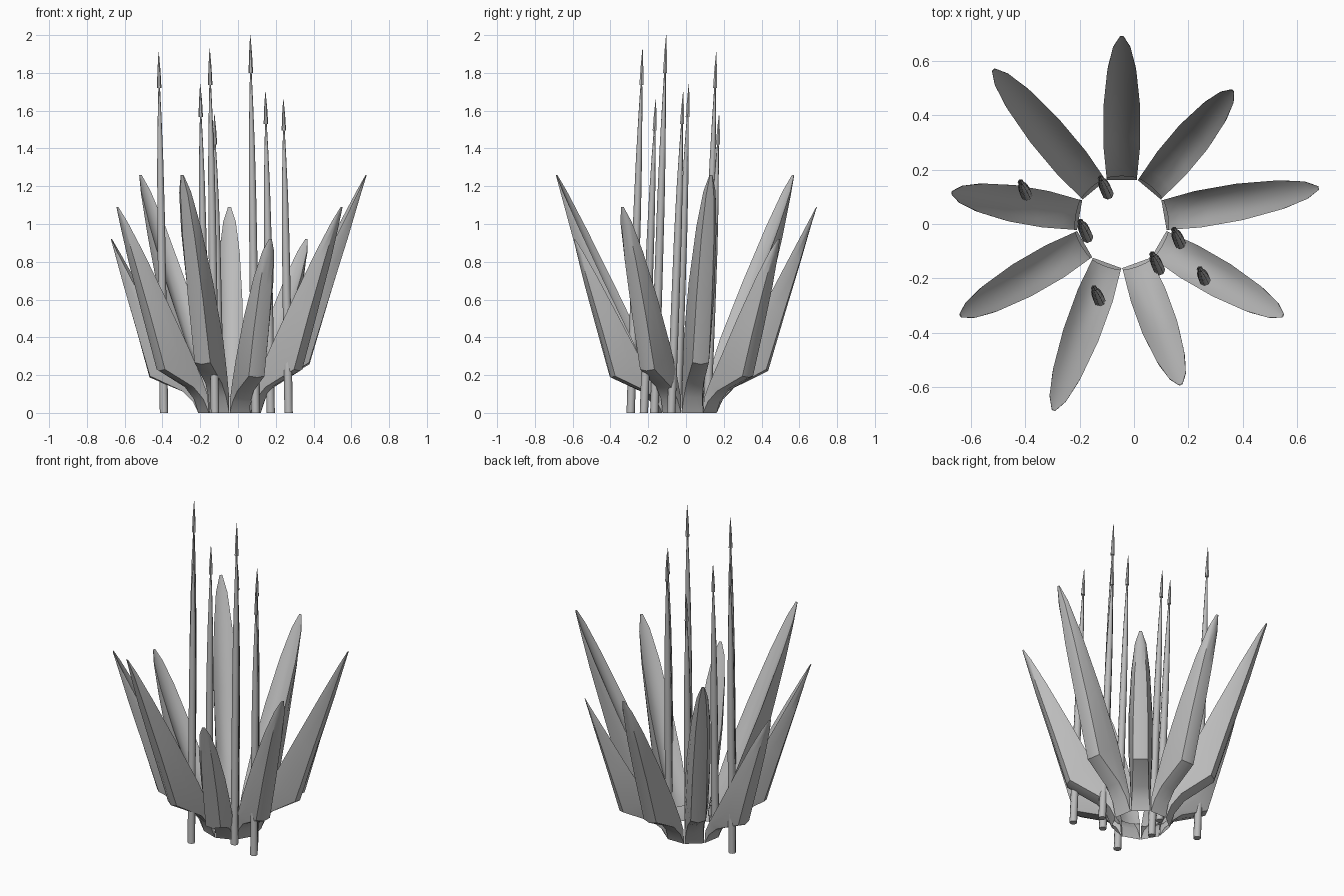
import bpy, bmesh, math
from mathutils import Vector

if "Cube" in bpy.data.objects:
    bpy.data.objects.remove(bpy.data.objects["Cube"])

grey = bpy.data.materials.new("plain grey")
grey.diffuse_color = (0.5, 0.5, 0.5, 1)
grey.use_nodes = True
grey.node_tree.nodes["Principled BSDF"].inputs["Base Color"].default_value = grey.diffuse_color

CENTRE = Vector((-0.045, 0.005, 0))


def finish(bm, name, angle=35):
    bmesh.ops.remove_doubles(bm, verts=bm.verts, dist=0.0005)
    bmesh.ops.recalc_face_normals(bm, faces=bm.faces)
    mesh = bpy.data.meshes.new(name)
    bm.to_mesh(mesh)
    bm.free()
    mesh.materials.append(grey)
    ob = bpy.data.objects.new(name, mesh)
    bpy.context.collection.objects.link(ob)
    bpy.ops.object.select_all(action='DESELECT')
    ob.select_set(True)
    bpy.context.view_layer.objects.active = ob
    bpy.ops.object.shade_smooth_by_angle(angle=math.radians(angle))
    return ob


# Leaf stations: keel radius, keel height, rim radius, rim height,
# half width of the back strip, half width at the rim
# (heights are fractions of the leaf height)
STATIONS = [
    (0.158, 0.0, 0.158, 0.0, 0.056, 0.056),
    (0.190, 0.065, 0.165, 0.085, 0.050, 0.056),
    (0.250, 0.122, 0.205, 0.170, 0.046, 0.060),
    (0.430, 0.204, 0.285, 0.310, 0.044, 0.068),
    (0.515, 0.470, 0.425, 0.550, 0.042, 0.068),
    (0.602, 0.735, 0.557, 0.780, 0.034, 0.054),
    (0.657, 0.910, 0.644, 0.930, 0.021, 0.033),
    (0.688, 1.0, 0.684, 1.0, 0.006, 0.008),
]
# Outer hull: sideways blend (sign, 0 strip .. 1 rim), depth (0 rim, 1 keel)
HULL = [(-1, 1.0, 0), (-1, 0.85, 0.4), (-1, 0, 0.93), (0, 0, 1),
        (1, 0, 0.93), (1, 0.85, 0.4), (1, 1.0, 0)]
# Shallow inner face: sideways fraction of the rim, depth
INNER = [(-1, 0), (-0.6, 0.17), (0, 0.26), (0.6, 0.17), (1, 0)]


def leaf(name, angle, height, reach):
    bm = bmesh.new()
    out = Vector((math.cos(angle), math.sin(angle), 0))
    side = Vector((-out.y, out.x, 0))
    # stretch the part beyond the rim base so that the tip gets to its reach
    extra = reach - 0.688

    def point(st, d, w):
        kr, kz, rr, rz = st[:4]
        r = rr + (kr - rr) * d
        z = rz + (kz - rz) * d
        if kr > 0.43:
            r += extra * (kr - 0.43) / 0.258
        return bm.verts.new(CENTRE + out * r + side * w + Vector((0, 0, z * height)))

    def skin(rows):
        for a, b in zip(rows, rows[1:]):
            for i in range(len(a) - 1):
                bm.faces.new((a[i], a[i + 1], b[i + 1], b[i]))

    skin([[point(s, d, u * (s[4] + (s[5] - s[4]) * k)) for u, k, d in HULL] for s in STATIONS])
    skin([[point(s, d, u * s[5]) for u, d in INNER] for s in STATIONS[1:]])
    finish(bm, name, 40)


# Nine leaves in three repeating sizes
SIZES = [(1.09, 0.688), (0.92, 0.637), (1.26, 0.737)]
for i in range(9):
    leaf(f"leaf_{i + 1}", math.radians(90 - 40 * i), *SIZES[i % 3])


def lathe(name, tip, profile, sides=8):
    """Round tapering part along the gently leaning line of a stalk."""
    bm = bmesh.new()
    rings = []
    for t, radius in profile:
        bend = (1 - t) if t > 0.3 else 0.7 + (0.3 - t) * 0.999
        c = Vector((tip[0] + 0.028 * bend, tip[1] - 0.063 * bend, tip[2] * t))
        rings.append([bm.verts.new(c + Vector((radius * math.cos(math.tau * k / sides),
                                               radius * math.sin(math.tau * k / sides), 0)))
                      for k in range(sides)])
    for a, b in zip(rings, rings[1:]):
        for k in range(sides):
            n = (k + 1) % sides
            bm.faces.new((a[k], a[n], b[n], b[k]))
    bm.faces.new(rings[0])
    bm.faces.new(rings[-1])
    finish(bm, name, 50)


# Seven stalks with pointed heads
TIPS = [(-0.42, 0.16, 1.91), (-0.15, -0.23, 1.93), (-0.2, 0.015, 1.74),
        (-0.125, 0.175, 1.58), (0.065, -0.105, 2.0), (0.145, -0.015, 1.70),
        (0.24, -0.16, 1.66)]
STALK = [(0, 0.022), (0.3, 0.022), (0.55, 0.020), (0.7, 0.016), (0.82, 0.010), (0.91, 0.004)]
HEAD = [(0.9, 0.012), (0.95, 0.008), (1.0, 0.001)]
for i, tip in enumerate(TIPS):
    lathe(f"stalk_{i + 1}", tip, STALK)
    lathe(f"stalk_head_{i + 1}", tip, HEAD, 6)
